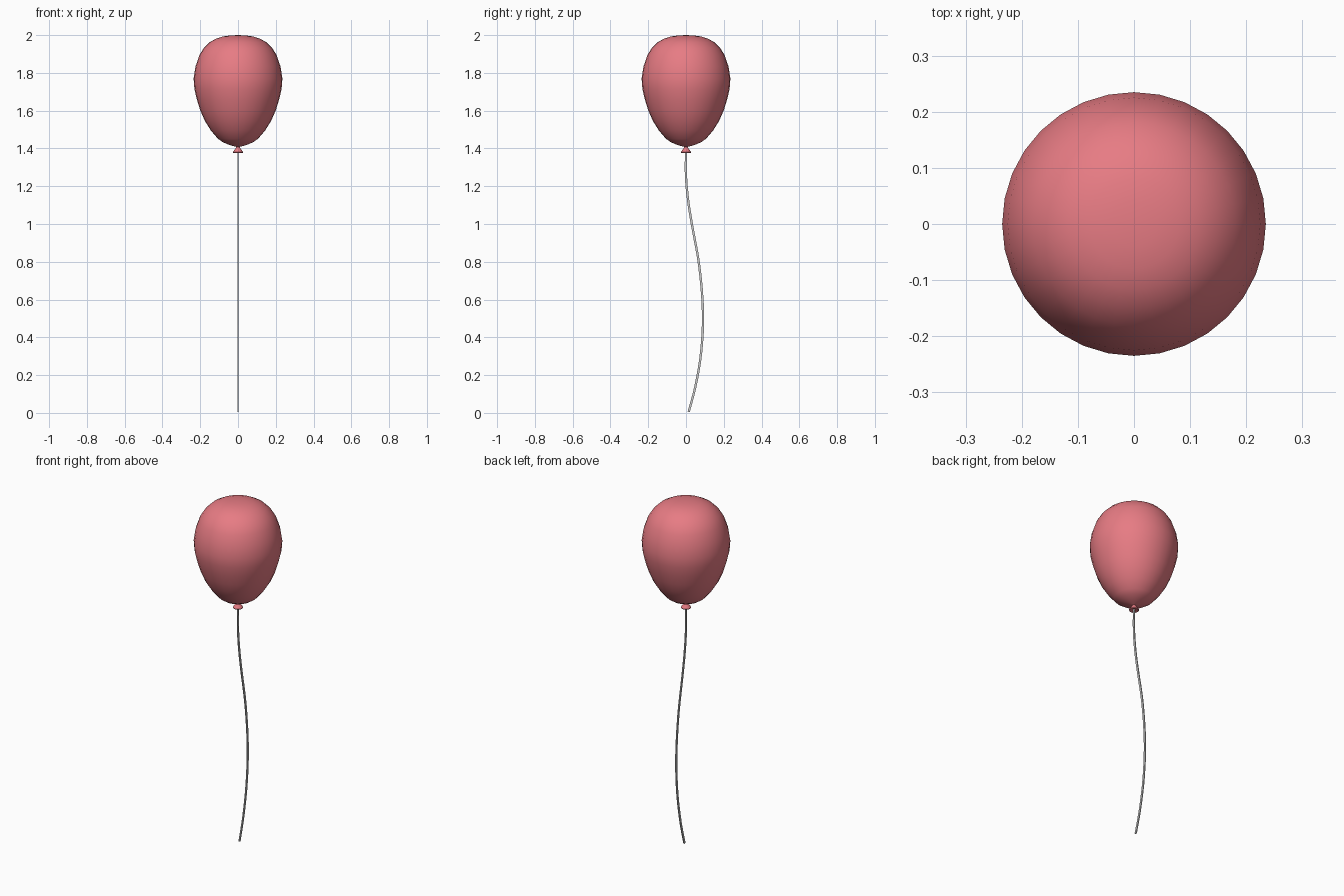
import bpy, bmesh, math
from mathutils import Vector
from mathutils.geometry import interpolate_bezier

if "Cube" in bpy.data.objects:
    bpy.data.objects.remove(bpy.data.objects["Cube"])


def smooth_path(points, steps):
    """Catmull-Rom style curve through 2D points."""
    pts = [Vector((p[0], p[1], 0)) for p in points]
    out = []
    for i in range(len(pts) - 1):
        a, b = pts[i], pts[i + 1]
        before = pts[i - 1] if i else a
        after = pts[i + 2] if i + 2 < len(pts) else b
        size = (b - a).length
        ta = (b - before).normalized() * size / 3
        tb = (after - a).normalized() * size / 3
        seg = interpolate_bezier(a, a + ta, b - tb, b, steps + 1)
        out += seg[:-1]
    return out + [pts[-1]]


def make_object(name, bm, color=None):
    bmesh.ops.recalc_face_normals(bm, faces=bm.faces)
    mesh = bpy.data.meshes.new(name)
    bm.to_mesh(mesh)
    bm.free()
    ob = bpy.data.objects.new(name, mesh)
    bpy.context.collection.objects.link(ob)
    if color:
        mat = bpy.data.materials.get("rubber") or bpy.data.materials.new("rubber")
        mat.diffuse_color = color
        mat.use_nodes = True
        mat.node_tree.nodes["Principled BSDF"].inputs["Base Color"].default_value = mat.diffuse_color
        mesh.materials.append(mat)
    bpy.ops.object.select_all(action='DESELECT')
    ob.select_set(True)
    bpy.context.view_layer.objects.active = ob
    bpy.ops.object.shade_smooth_by_angle(angle=math.radians(45))
    return ob


def lathe(name, profile, sides, color):
    bm = bmesh.new()
    verts = [bm.verts.new((p[0], 0, p[1])) for p in profile]
    edges = [bm.edges.new(pair) for pair in zip(verts, verts[1:])]
    bmesh.ops.spin(bm, geom=verts + edges, axis=(0, 0, 1), cent=(0, 0, 0),
                   angle=math.tau, steps=sides)
    bmesh.ops.remove_doubles(bm, verts=bm.verts, dist=0.0003)
    return make_object(name, bm, color)


RED = (0.8, 0.2, 0.23, 1)

# Balloon body
body = [(0, 2.0), (0.08, 1.993), (0.15, 1.962), (0.204, 1.895), (0.235, 1.77),
        (0.218, 1.66), (0.175, 1.545), (0.105, 1.45), (0.05, 1.42), (0.008, 1.408)]
lathe("balloon_body", smooth_path(body, 2), 32, RED)

# Flared knot below the body
knot = [(0.006, 1.412), (0.012, 1.402), (0.027, 1.38), (0.025, 1.376), (0, 1.384)]
lathe("balloon_knot", knot, 16, RED)

# Hanging string, a thin strip waving in the side plane
path = smooth_path([(0, 1.39), (0.0, 1.25), (0.012, 1.12), (0.031, 1.0), (0.07, 0.78),
                    (0.09, 0.53), (0.08, 0.32), (0.05, 0.14), (0.014, 0.005)], 4)
bm = bmesh.new()
rings = []
for i, p in enumerate(path):
    t = (path[min(i + 1, len(path) - 1)] - path[max(i - 1, 0)]).normalized()
    n = Vector((0, -t.y, t.x)) * 0.006
    c = Vector((0, p.x, p.y))
    rings.append([bm.verts.new(c + n * s + Vector((x, 0, 0)))
                  for s, x in ((-1, -0.003), (1, -0.003), (1, 0.003), (-1, 0.003))])
for a, b in zip(rings, rings[1:]):
    for k in range(4):
        bm.faces.new((a[k], a[(k + 1) % 4], b[(k + 1) % 4], b[k]))
bm.faces.new(rings[0])
bm.faces.new(rings[-1])
for v in bm.verts:
    v.co.z = max(v.co.z, 0)
# n is perpendicular to the path within the y-z plane
make_object("balloon_string", bm)
